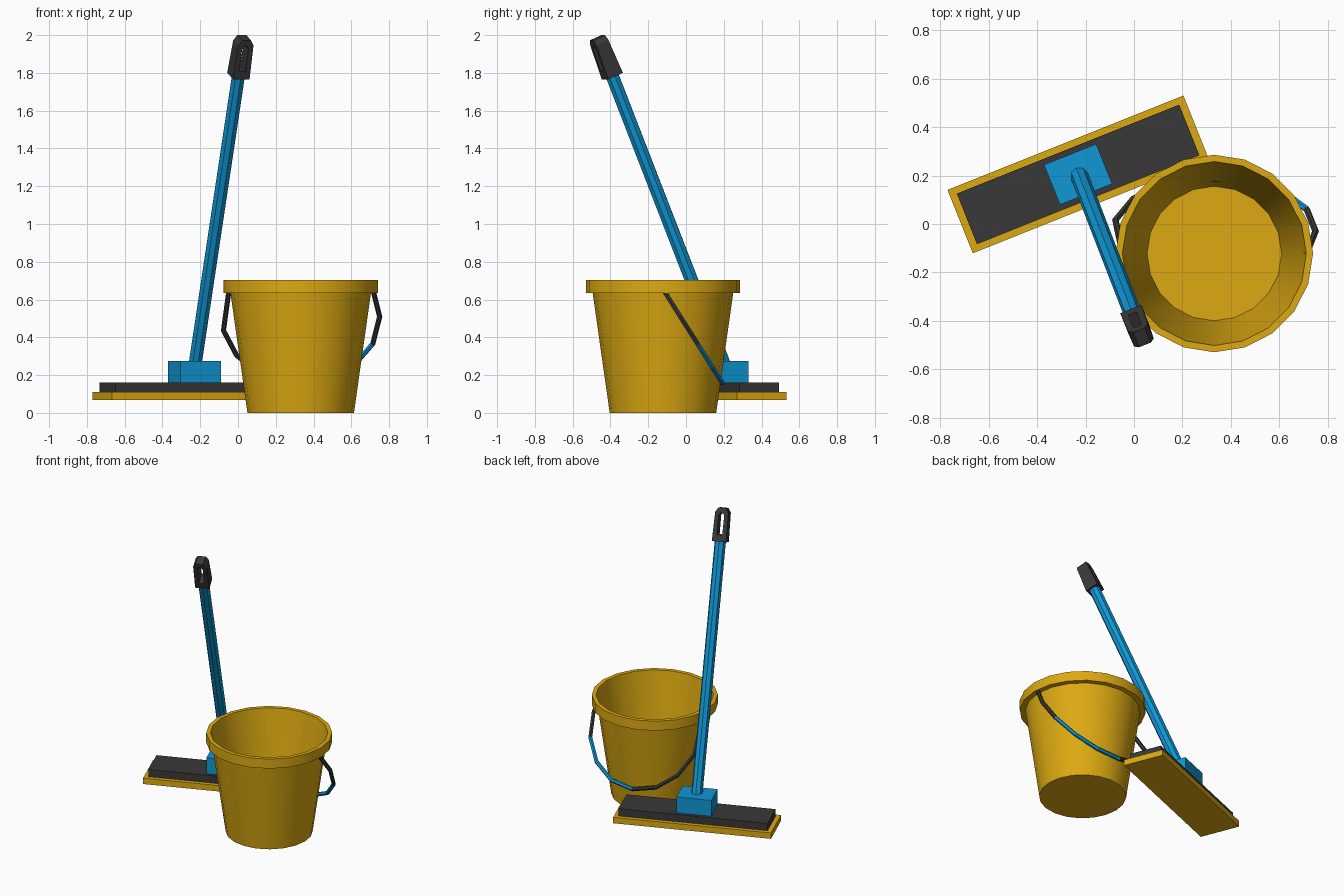
import bpy, bmesh
from math import sin, cos, pi, radians
from mathutils import Vector, Matrix

if "Cube" in bpy.data.objects:
    bpy.data.objects.remove(bpy.data.objects["Cube"])


def material(name, rgb):
    m = bpy.data.materials.new(name)
    m.diffuse_color = (*rgb, 1)
    m.use_nodes = True
    m.node_tree.nodes["Principled BSDF"].inputs["Base Color"].default_value = m.diffuse_color
    return m


YELLOW = material("yellow plastic", (0.72, 0.40, 0.006))
BLUE = material("blue plastic", (0.005, 0.31, 0.66))
DARK = material("dark rubber", (0.04, 0.04, 0.04))


def finish(name, bm, mats, smooth=False):
    bmesh.ops.recalc_face_normals(bm, faces=bm.faces)
    mesh = bpy.data.meshes.new(name)
    bm.to_mesh(mesh)
    bm.free()
    obj = bpy.data.objects.new(name, mesh)
    bpy.context.collection.objects.link(obj)
    for m in mats:
        mesh.materials.append(m)
    if smooth:
        bpy.ops.object.select_all(action='DESELECT')
        obj.select_set(True)
        bpy.context.view_layer.objects.active = obj
        bpy.ops.object.shade_smooth_by_angle(angle=radians(30))
    return obj


def skin(bm, rings):
    """Join consecutive closed rings with quads and cap both ends."""
    rows = [[bm.verts.new(p) for p in ring] for ring in rings]
    n = len(rows[0])
    bands = [[bm.faces.new((a[i], a[(i + 1) % n], b[(i + 1) % n], b[i]))
              for i in range(n)] for a, b in zip(rows, rows[1:])]
    bm.faces.new(rows[0])
    bm.faces.new(rows[-1])
    return bands


# Bucket: lathed wall, rim and floor, 20 sides
BX, BY = 0.332, -0.122
profile = [(0.282, 0), (0.372, 0.635), (0.408, 0.635), (0.408, 0.703),
           (0.38, 0.703), (0.278, 0.005)]
bm = bmesh.new()
skin(bm, [[(BX + r * cos(i * pi / 10), BY + r * sin(i * pi / 10), z)
           for i in range(20)] for r, z in profile])
finish("bucket", bm, [YELLOW], True)

# Bail: part of a 15-sided hoop hanging towards the back, blue grip at the bottom
centre = Vector((BX, -0.03, 0.51))
down = Vector((0, 0.534, -0.845))
normal = Vector((1, 0, 0)).cross(down)
R, r = 0.418, 0.014
path = [(R * cos(radians(a)), R * sin(radians(a))) for a in range(-24, 169, 24)]
path.append((-0.381, -0.155))
rings = []
for x, d in path:
    radial = (Vector((1, 0, 0)) * x + down * d).normalized()
    c = centre + Vector((x, 0, 0)) + down * d
    rings.append([c + r * (radial * cos(k * pi / 3) + normal * sin(k * pi / 3))
                  for k in range(6)])
bm = bmesh.new()
for i, band in enumerate(skin(bm, rings)):
    for f in band:
        f.material_index = 1 if 2 <= i <= 4 else 0
finish("bucket_bail", bm, [DARK, BLUE])

# Mop head: stacked boxes turned about z
TURN = radians(21.8)


def box(name, length, width, z0, z1, mat):
    bm = bmesh.new()
    bmesh.ops.create_cube(bm, size=1, matrix=Matrix.Translation((-0.231, 0.205, (z0 + z1) / 2))
                          @ Matrix.Rotation(TURN, 4, 'Z')
                          @ Matrix.Diagonal((length, width, z1 - z0, 1)))
    finish(name, bm, [mat])


box("mop_pad", 1.05, 0.282, 0.068, 0.11, YELLOW)
box("mop_plate", 0.99, 0.225, 0.11, 0.162, DARK)
box("mop_socket", 0.232, 0.178, 0.162, 0.275, BLUE)


# Pole leaning forward from the socket
def axis_point(z):
    return Vector((-0.225 + 0.15 * (z - 0.27), 0.197 - 0.388 * (z - 0.27), z))


ax = Vector((cos(TURN), sin(TURN), 0))
az = (axis_point(1) - axis_point(0)).normalized()
ay = az.cross(ax).normalized()
bm = bmesh.new()
skin(bm, [[axis_point(z) + 0.037 * (ax * cos(k * pi / 4) + ay * sin(k * pi / 4))
           for k in range(8)] for z in (0.24, 1.8)])
finish("mop_pole", bm, [BLUE], True)

# Grip: tapered block with a hanging slot through it
base = axis_point(1.783)
outer = [(-0.047, 0), (0.047, 0), (0.044, 0.19), (0.026, 0.22), (-0.026, 0.22), (-0.044, 0.19)]
slot = [(-0.018, 0.045), (0.018, 0.045), (0.018, 0.17), (0.010, 0.185), (-0.010, 0.185), (-0.018, 0.17)]
bm = bmesh.new()
loops = []
for outline, side in ((outer, -1), (outer, 1), (slot, 1), (slot, -1)):
    loops.append([bm.verts.new(base + ax * u + ay * side * (0.045 - 0.04 * v) + az * v)
                  for u, v in outline])
for a, b in zip(loops, loops[1:] + loops[:1]):
    for i in range(6):
        j = (i + 1) % 6
        bm.faces.new((a[i], a[j], b[j], b[i]))
finish("mop_grip", bm, [DARK])
